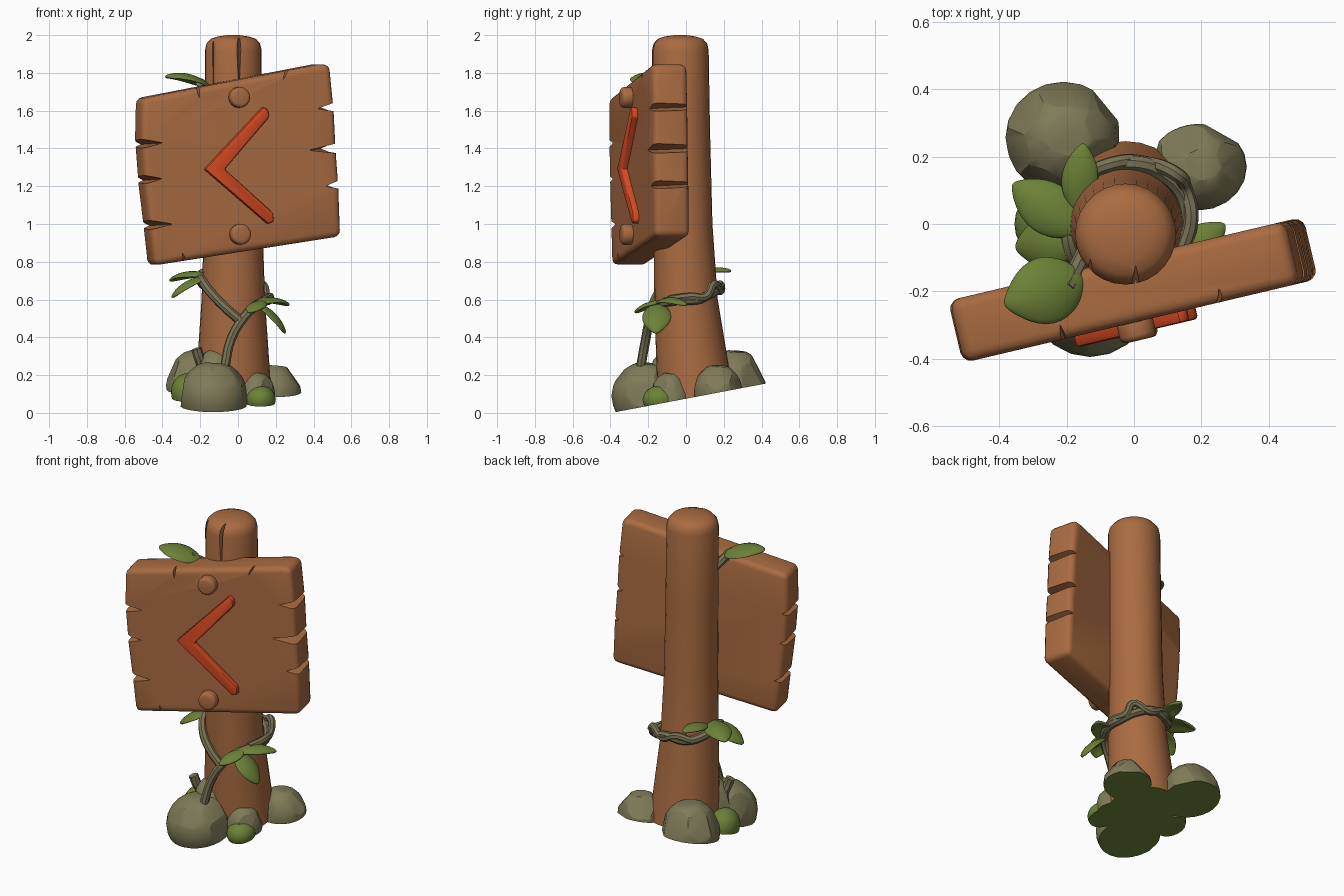
import bpy, bmesh, math, random
from mathutils import Vector, Matrix

if "Cube" in bpy.data.objects:
    bpy.data.objects.remove(bpy.data.objects["Cube"])

random.seed(4)


def mat(name, rgb):
    m = bpy.data.materials.new(name)
    m.diffuse_color = (*rgb, 1)
    m.use_nodes = True
    m.node_tree.nodes["Principled BSDF"].inputs["Base Color"].default_value = m.diffuse_color
    return m


WOOD = mat("wood", (0.40, 0.148, 0.053))
ROCK = mat("rock", (0.212, 0.195, 0.098))
LEAF = mat("leaf green", (0.15, 0.22, 0.038))
RED = mat("arrow red", (0.68, 0.068, 0.017))
VINE = mat("vine", (0.19, 0.168, 0.09))

YAW = 0.232                       # the board is turned about z
BOARD_AT = Vector((0, -0.195, 0))
GROUND = Vector((0, -0.19, 1)).normalized()   # tilted underside
GROUND_AT = Vector((0, 0, 0.075))


def add(name, bm, *mats):
    bmesh.ops.recalc_face_normals(bm, faces=bm.faces)
    me = bpy.data.meshes.new(name)
    bm.to_mesh(me)
    bm.free()
    ob = bpy.data.objects.new(name, me)
    bpy.context.collection.objects.link(ob)
    for m in mats:
        me.materials.append(m)
    return ob


def finish(ob, angle=35):
    """Apply modifiers, then shade."""
    bpy.ops.object.select_all(action='DESELECT')
    ob.select_set(True)
    bpy.context.view_layer.objects.active = ob
    bpy.ops.object.convert(target='MESH')
    bpy.ops.object.shade_smooth_by_angle(angle=math.radians(angle))
    return ob


def on_board(ob):
    ob.location = BOARD_AT
    ob.rotation_euler.z = YAW
    return ob


def bevel(ob, width, segs=3):
    b = ob.modifiers.new("bevel", 'BEVEL')
    b.width, b.segments, b.limit_method = width, segs, 'ANGLE'
    b.angle_limit = math.radians(35)


def prism(pts, y0, y1):
    bm = bmesh.new()
    f = bm.faces.new([bm.verts.new((x, y0, z)) for x, z in pts])
    r = bmesh.ops.extrude_face_region(bm, geom=[f])
    vs = [v for v in r["geom"] if isinstance(v, bmesh.types.BMVert)]
    bmesh.ops.translate(bm, verts=vs, vec=(0, y1 - y0, 0))
    return bm


def carve(ob, hulls):
    """Cut cracks, each given as the convex hull of a few points."""
    for pts in hulls:
        bm = bmesh.new()
        for p in pts:
            bm.verts.new(p)
        bmesh.ops.convex_hull(bm, input=bm.verts)
        c = add("crack_cutter", bm, WOOD)
        c.location, c.rotation_euler = ob.location, ob.rotation_euler
        c.hide_render = True
        b = ob.modifiers.new("crack", 'BOOLEAN')
        b.operation, b.solver, b.object = 'DIFFERENCE', 'EXACT', c
    bpy.context.view_layer.update()
    finish(ob)
    for c in [o for o in bpy.data.objects if o.name.startswith("crack_cutter")]:
        bpy.data.objects.remove(c)


def slice_off(bm, co, no):
    bmesh.ops.bisect_plane(bm, geom=bm.verts[:] + bm.edges[:] + bm.faces[:],
                           plane_co=co, plane_no=no, clear_outer=True)
    bmesh.ops.holes_fill(bm, edges=[e for e in bm.edges if e.is_boundary])


def ground_cut(bm):
    slice_off(bm, GROUND_AT, -GROUND)
    bmesh.ops.recalc_face_normals(bm, faces=bm.faces)
    for f in bm.faces:
        f.material_index = 1 if f.normal.dot(GROUND) < -0.98 else 0


# Post: leaning, tapered rings
RINGS = [(-0.05, 0.21, 0.06), (0.2, 0.195, 0.04), (0.6, 0.168, 0.0), (1.0, 0.155, -0.015),
         (1.5, 0.152, -0.025), (1.92, 0.15, -0.03), (1.955, 0.142, -0.03),
         (1.98, 0.12, -0.03), (1.993, 0.08, -0.03), (2.0, 0.03, -0.03)]
N = 28
bm = bmesh.new()
loops = [[bm.verts.new((-0.025 + r * math.cos(2 * math.pi * i / N), cy + r * math.sin(2 * math.pi * i / N), z))
          for i in range(N)] for z, r, cy in RINGS]
for a, b in zip(loops, loops[1:]):
    for i in range(N):
        bm.faces.new((a[i], a[(i + 1) % N], b[(i + 1) % N], b[i]))
bm.faces.new(loops[-1])
bm.faces.new(loops[0][::-1])
ground_cut(bm)
post = add("post", bm, WOOD, LEAF)
carve(post, [[(x - w, y - 0.06, 2.02), (x + w, y - 0.06, 2.02), (x, y + d, 2.02),
              (x - 0.01, y - 0.06, 1.7), (x + 0.01, y - 0.06, 1.7), (x, y + 0.006, 1.7)]
             for x, y, w, d in ((0.005, -0.178, 0.03, 0.06), (-0.13, -0.14, 0.03, 0.04))])

# Board: staggered plank ends, rounded edges, cracks
outline = [(-0.54, 1.665), (-0.545, 1.45), (-0.525, 1.2), (-0.50, 1.0), (-0.475, 0.78),
           (0.54, 0.935), (0.53, 1.2), (0.515, 1.4), (0.505, 1.6), (0.48, 1.845), (0.42, 1.845)]
board = on_board(add("sign_board", prism(outline, -0.095, 0.095), WOOD))
bevel(board, 0.032)
cracks = []
for side, u, z, length in ((-1, -0.545, 1.42, 0.12), (-1, -0.53, 1.23, 0.1), (-1, -0.50, 0.99, 0.13),
                           (1, 0.505, 1.62, 0.1), (1, 0.515, 1.4, 0.16), (1, 0.53, 1.21, 0.08)):
    o, tilt = u + side * 0.03, side * 0.01
    cracks.append([(o, -0.12, z + 0.035), (o, -0.12, z - 0.03), (u - side * length, -0.12, z - tilt),
                   (o, 0.12, z + 0.025), (o, 0.12, z - 0.02), (u - side * 0.03, 0.12, z)])
for u, z, lean in ((-0.24, 1.715, 0.01), (0.26, 1.81, -0.06), (-0.3, 0.805, -0.04)):
    s = 1 if z > 1.3 else -1
    cracks.append([(u - 0.025, -0.13, z + s * 0.03), (u + 0.025, -0.13, z + s * 0.03),
                   (u + lean, -0.13, z - s * 0.09), (u, -0.03, z + s * 0.03)])
carve(board, cracks)

# Raised arrow on the board
arrow_pts = [(0.13, 1.62), (-0.18, 1.29), (0.155, 1.0), (0.185, 1.015), (0.18, 1.06),
             (-0.075, 1.29), (0.16, 1.565), (0.155, 1.605)]
arrow = on_board(add("arrow", prism([((x - 0.023) / 0.973, z) for x, z in arrow_pts], -0.128, -0.08), RED))
bevel(arrow, 0.01, 2)
finish(arrow)

# Round pegs
for name, x, z in (("top_peg", 0.005, 1.67), ("bottom_peg", 0.01, 0.945)):
    c = [(x - 0.025 + 0.055 * math.cos(k * math.pi / 8), z + 0.055 * math.sin(k * math.pi / 8)) for k in range(16)]
    peg = on_board(add(name, prism(c, -0.15, -0.08), WOOD))
    bevel(peg, 0.018)
    finish(peg)


# Rocks and moss: ellipsoids with flats sliced off, cut by the ground plane
def rock(name, at, radii, color, flats):
    bm = bmesh.new()
    bmesh.ops.create_icosphere(bm, subdivisions=3, radius=1)
    for k in range(flats):
        a = 2.4 * k + random.uniform(-0.3, 0.3)
        n = Vector((math.cos(a), math.sin(a), random.uniform(0.05, 0.9))).normalized()
        slice_off(bm, n * random.uniform(0.87, 0.94), n)
    if flats:
        slice_off(bm, Vector((0, 0, 0.93)), Vector((0.08, 0.05, 1)))
    bmesh.ops.transform(bm, matrix=Matrix.Translation(at) @ Matrix.Diagonal((*radii, 1)), verts=bm.verts)
    ground_cut(bm)
    finish(add(name, bm, color, LEAF), 25)


for name, at, radii, color, flats in (
        ("front_rock", (-0.13, -0.205, 0.09), (0.185, 0.19, 0.185), ROCK, 10),
        ("back_left_rock", (-0.21, 0.255, 0.15), (0.172, 0.168, 0.19), ROCK, 10),
        ("back_right_rock", (0.19, 0.17, 0.11), (0.145, 0.13, 0.15), ROCK, 10),
        ("middle_rock", (-0.12, -0.09, 0.12), (0.13, 0.12, 0.22), ROCK, 5),
        ("small_rock", (0.10, -0.08, 0.08), (0.10, 0.11, 0.14), ROCK, 6),
        ("right_moss", (0.12, -0.14, 0.07), (0.08, 0.09, 0.075), LEAF, 0),
        ("left_moss", (-0.27, 0.0, 0.11), (0.085, 0.10, 0.10), LEAF, 0)):
    rock(name, at, radii, color, flats)


# Vines
def vine(name, pts, r):
    cu = bpy.data.curves.new(name, 'CURVE')
    cu.dimensions, cu.bevel_depth, cu.bevel_resolution = '3D', r, 2
    cu.resolution_u, cu.use_fill_caps = 6, True
    sp = cu.splines.new('BEZIER')
    sp.bezier_points.add(len(pts) - 1)
    for p, co in zip(sp.bezier_points, pts):
        p.co, p.handle_left_type, p.handle_right_type = co, 'AUTO', 'AUTO'
    cu.materials.append(VINE)
    ob = bpy.data.objects.new(name, cu)
    bpy.context.collection.objects.link(ob)
    finish(ob)


vine("wrapping_vine", [(-0.07, -0.24, 0.24), (-0.04, -0.215, 0.38), (0.02, -0.19, 0.49), (0.10, -0.14, 0.57),
                       (0.155, -0.05, 0.595), (0.155, 0.06, 0.60), (0.10, 0.14, 0.635), (0.0, 0.18, 0.665),
                       (-0.11, 0.155, 0.655), (-0.185, 0.07, 0.68), (-0.195, -0.04, 0.71),
                       (-0.155, -0.13, 0.65), (-0.07, -0.18, 0.56), (0.01, -0.19, 0.49)], 0.025)
vine("twisted_vine", [(0.14, -0.09, 0.60), (0.17, 0.02, 0.615), (0.15, 0.11, 0.62), (0.13, 0.145, 0.68),
                      (0.04, 0.18, 0.645), (-0.06, 0.18, 0.68), (-0.15, 0.13, 0.66), (-0.19, 0.03, 0.70)], 0.022)
vine("vine_stub", [(-0.18, -0.09, 0.22), (-0.205, -0.12, 0.29), (-0.22, -0.13, 0.34)], 0.028)
vine("upper_leaf_stem", [(-0.14, -0.07, 1.66), (-0.17, -0.13, 1.71), (-0.2, -0.19, 1.75)], 0.025)


# Leaves: arched, folded along the midrib
def leaf(name, base, tip, width, arch):
    base, tip = Vector(base), Vector(tip)
    d = tip - base
    side = d.cross(Vector((0, 0, 1))).normalized()
    up = side.cross(d).normalized()
    bm = bmesh.new()
    rows = []
    for t, w in ((0, 0.2), (0.15, 0.7), (0.4, 1), (0.65, 0.9), (0.85, 0.55), (1, 0.08)):
        mid = base + d * t + up * arch * 4 * t * (1 - t)
        off = side * width * 0.5 * w
        sag = up * -0.22 * width * w
        rows.append([bm.verts.new(p) for p in (mid - off + sag, mid, mid + off + sag)])
    for a, b in zip(rows, rows[1:]):
        for i in (0, 1):
            bm.faces.new((a[i], a[i + 1], b[i + 1], b[i]))
    ob = add(name, bm, LEAF)
    s = ob.modifiers.new("thick", 'SOLIDIFY')
    s.thickness, s.offset = 0.02, 0
    ob.modifiers.new("smooth", 'SUBSURF').levels = 2
    finish(ob, 60)


for i, (b, t, w, a) in enumerate((
        ((-0.15, -0.16, 1.73), (-0.385, -0.24, 1.78), 0.22, 0.05),
        ((-0.16, -0.02, 0.73), (-0.36, 0.12, 0.70), 0.17, 0.04),
        ((-0.17, -0.04, 0.72), (-0.35, -0.07, 0.61), 0.17, 0.04),
        ((-0.17, 0.04, 0.73), (-0.15, 0.24, 0.75), 0.12, 0.03),
        ((0.08, -0.15, 0.58), (0.27, 0.0, 0.57), 0.14, 0.04),
        ((0.10, -0.15, 0.58), (0.25, -0.16, 0.42), 0.17, 0.04),
        ((0.13, -0.13, 0.59), (0.06, -0.27, 0.53), 0.12, 0.025))):
    leaf("leaf_%d" % (i + 1), b, t, w, a)
